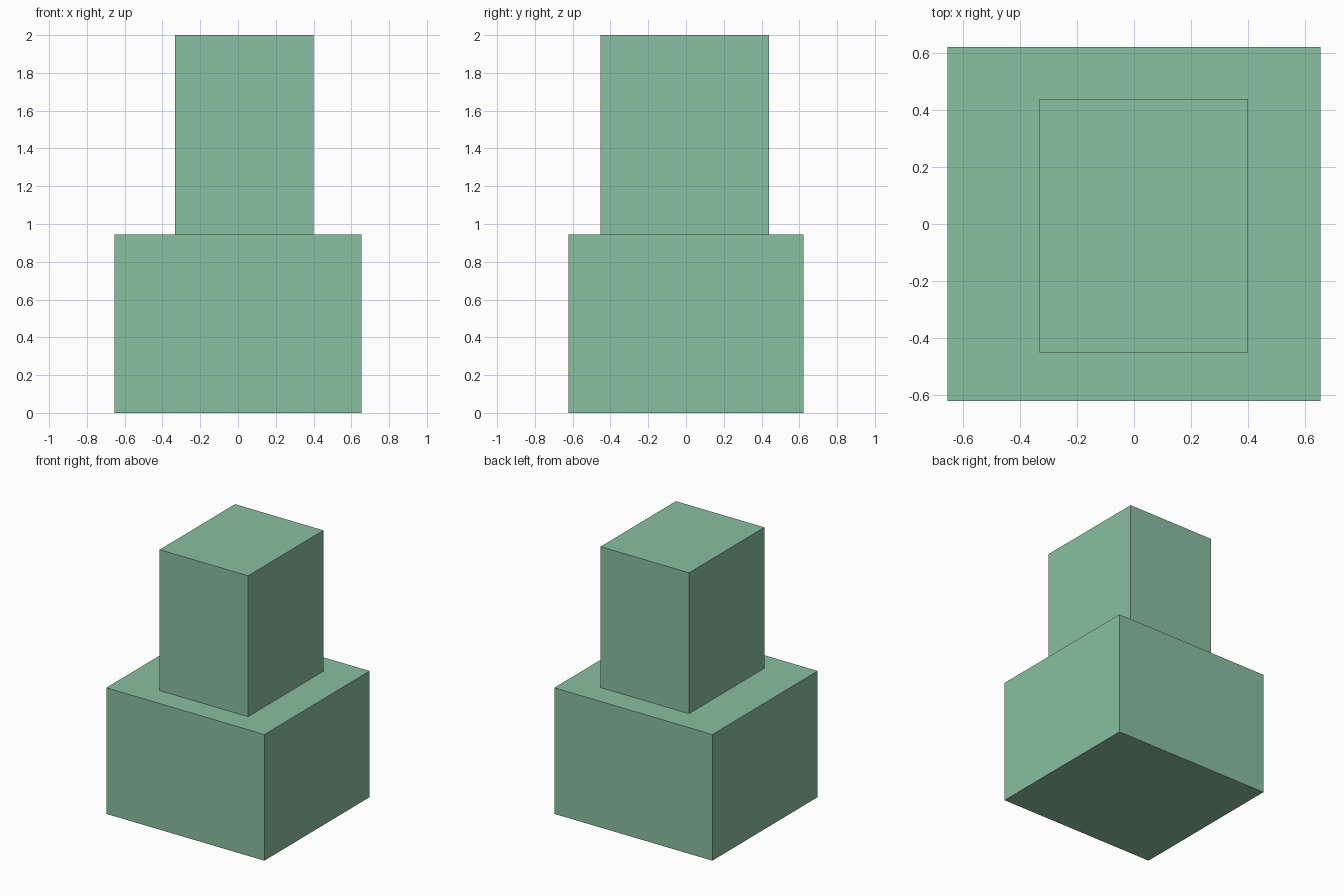
import bpy

# Clear the default cube only
cube = bpy.data.objects.get("Cube")
if cube:
    bpy.data.objects.remove(cube, do_unlink=True)

# Single soft green material
GREEN = (0.254, 0.523, 0.358, 1.0)
green = bpy.data.materials.new("soft_green")
green.use_nodes = True
green.diffuse_color = GREEN
for node in green.node_tree.nodes:
    if node.type == 'BSDF_PRINCIPLED':
        node.inputs["Base Color"].default_value = GREEN


def box(name, low, high):
    """Flat-shaded box spanning two opposite corners."""
    centre = [(a + b) / 2 for a, b in zip(low, high)]
    size = [b - a for a, b in zip(low, high)]
    bpy.ops.mesh.primitive_cube_add(size=1, location=centre)
    obj = bpy.context.object
    obj.name = name
    obj.scale = size
    bpy.ops.object.transform_apply(location=False, rotation=False, scale=True)
    obj.data.materials.append(green)
    return obj


# Wide lower block
box("lower_block", (-0.655, -0.623, 0.0), (0.655, 0.623, 0.945))

# Narrower upper block, set slightly off centre
box("upper_block", (-0.333, -0.452, 0.945), (0.40, 0.44, 2.0))
